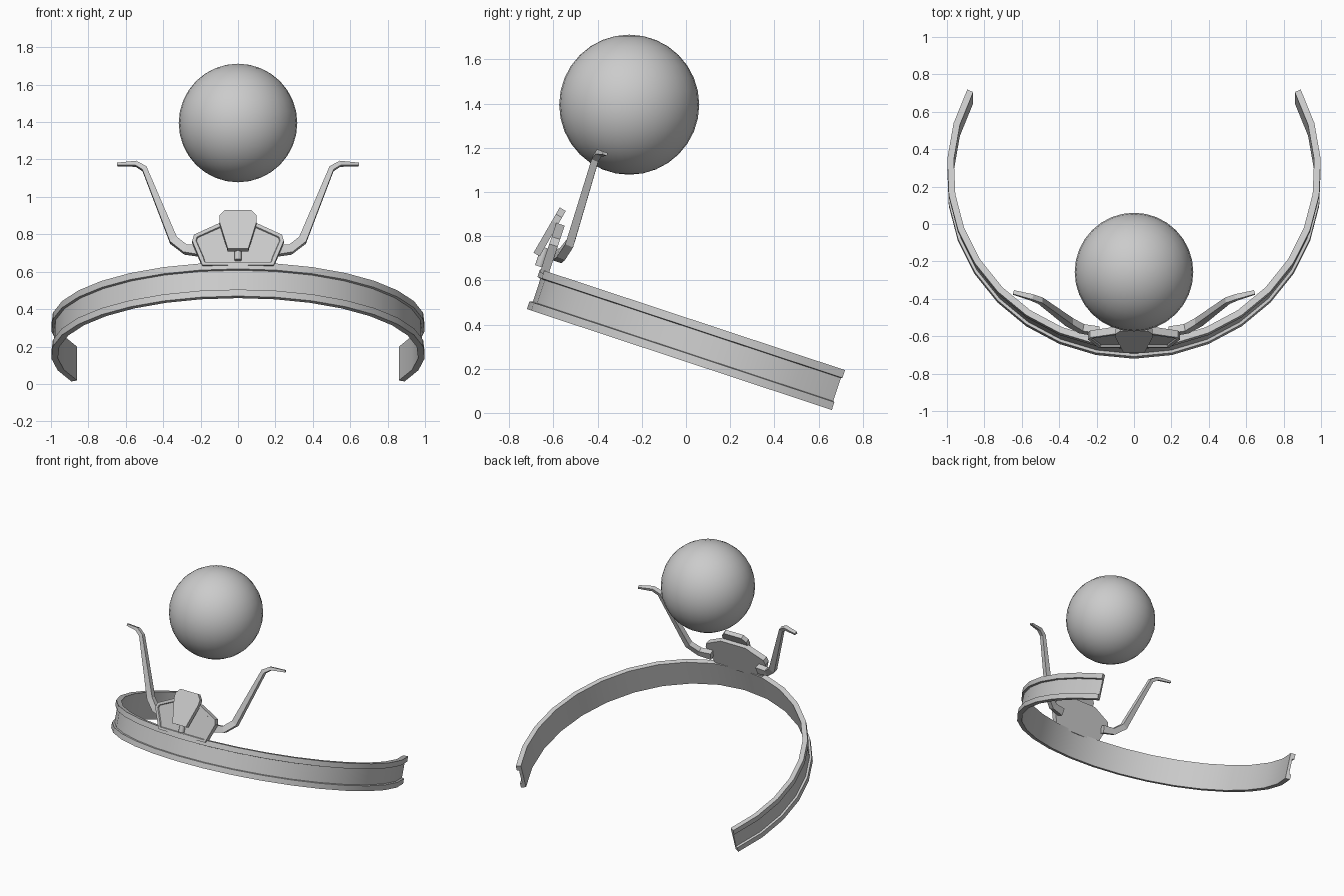
import bpy, bmesh
from math import sin, cos, tan, radians
from mathutils import Vector

if "Cube" in bpy.data.objects:
    bpy.data.objects.remove(bpy.data.objects["Cube"])

TILT = radians(18.3)


def finish(name, bm, angle=None):
    bmesh.ops.recalc_face_normals(bm, faces=bm.faces)
    me = bpy.data.meshes.new(name)
    bm.to_mesh(me)
    bm.free()
    ob = bpy.data.objects.new(name, me)
    bpy.context.collection.objects.link(ob)
    if angle:
        bpy.ops.object.select_all(action='DESELECT')
        ob.select_set(True)
        bpy.context.view_layer.objects.active = ob
        bpy.ops.object.shade_smooth_by_angle(angle=radians(angle))
    return ob


def loft(name, rings, angle=None):
    """Skin equal-sized closed rings and cap both ends."""
    bm = bmesh.new()
    vr = [[bm.verts.new(p) for p in r] for r in rings]
    n = len(rings[0])
    for a, b in zip(vr, vr[1:]):
        for i in range(n):
            j = (i + 1) % n
            bm.faces.new((a[i], a[j], b[j], b[i]))
    bm.faces.new(vr[0])
    bm.faces.new(vr[-1])
    return finish(name, bm, angle)


def slab(name, half, y0, z0, tilt, thick, inset=0, depth=0):
    """Mirrored front-view outline on a leaning plane, thickened backwards."""
    outline = half + [(-x, z) for x, z in reversed(half)]
    front = [Vector((x, y0 + (z - z0) * tan(tilt), z)) for x, z in outline]
    n = Vector((0, -cos(tilt), sin(tilt)))
    bm = bmesh.new()
    f = [bm.verts.new(p) for p in front]
    b = [bm.verts.new(p - n * thick) for p in front]
    face = bm.faces.new(f)
    bm.faces.new(b[::-1])
    for i in range(len(f)):
        j = (i + 1) % len(f)
        bm.faces.new((f[j], f[i], b[i], b[j]))
    bmesh.ops.recalc_face_normals(bm, faces=bm.faces)
    if inset:
        bmesh.ops.inset_region(bm, faces=[face], thickness=inset)
        bmesh.ops.inset_region(bm, faces=[face], thickness=0.004, depth=depth)
    return finish(name, bm)


# Open head band with a raised lip along both edges
section = [(0.965, -0.095), (1.0, -0.095), (1.0, -0.058), (0.985, -0.055),
           (0.985, 0.055), (1.0, 0.058), (1.0, 0.095), (0.965, 0.095)]
rings = []
for i in range(21):
    a = radians(-117 + 11.7 * i)
    ring = []
    for r, w in section:
        x, v = r * sin(a), -r * cos(a)
        ring.append((x, 0.259 + v * cos(TILT) + w * sin(TILT),
                     0.246 - v * sin(TILT) + w * cos(TILT)))
    rings.append(ring)
loft("head_band", rings, 30)

# Leaning back plate with a framed panel
slab("back_plate", [(0.19, 0.635), (0.205, 0.67), (0.245, 0.765), (0.235, 0.798), (0.1, 0.86)],
     -0.66, 0.64, TILT, 0.04, 0.02, -0.008)

# Tapered front ornament
slab("front_ornament", [(0.055, 0.725), (0.1, 0.87), (0.1, 0.9), (0.072, 0.93)],
     -0.69, 0.725, radians(30), 0.032)

# Small peg below the ornament
bpy.ops.mesh.primitive_cylinder_add(vertices=12, radius=0.02, depth=0.09,
                                    location=(0, -0.65, 0.705), rotation=(-TILT, 0, 0))
bpy.context.object.name = "peg"
bpy.ops.object.shade_smooth_by_angle(angle=radians(40))

# Pair of bent arms: centre point, width, depth
path = [((0.19, -0.575, 0.71), 0.055, 0.04), ((0.28, -0.56, 0.718), 0.045, 0.04),
        ((0.345, -0.525, 0.768), 0.045, 0.038), ((0.50, -0.41, 1.15), 0.028, 0.032),
        ((0.545, -0.393, 1.177), 0.024, 0.03), ((0.645, -0.366, 1.173), 0.014, 0.022)]
for side, label in ((1, "right"), (-1, "left")):
    pts = [Vector((p[0] * side, p[1], p[2])) for p, _, _ in path]
    rings = []
    for i, (_, w, d) in enumerate(path):
        a, b = pts[max(i - 1, 0)], pts[min(i + 1, len(pts) - 1)]
        t = (pts[i] - a).normalized() + (b - pts[i]).normalized()
        t.normalize()
        n = Vector((0, -cos(TILT), sin(TILT)))
        n = (n - t * n.dot(t)).normalized()
        s = t.cross(n)
        rings.append([pts[i] + s * (w / 2 * j) + n * (d / 2 * k)
                      for j, k in ((-1, -1), (1, -1), (1, 1), (-1, 1))])
    loft(label + "_arm", rings)

# Floating ball
bpy.ops.mesh.primitive_uv_sphere_add(segments=32, ring_count=16, radius=0.317,
                                     location=(0, -0.257, 1.395))
bpy.context.object.name = "ball"
bpy.ops.object.shade_smooth()
